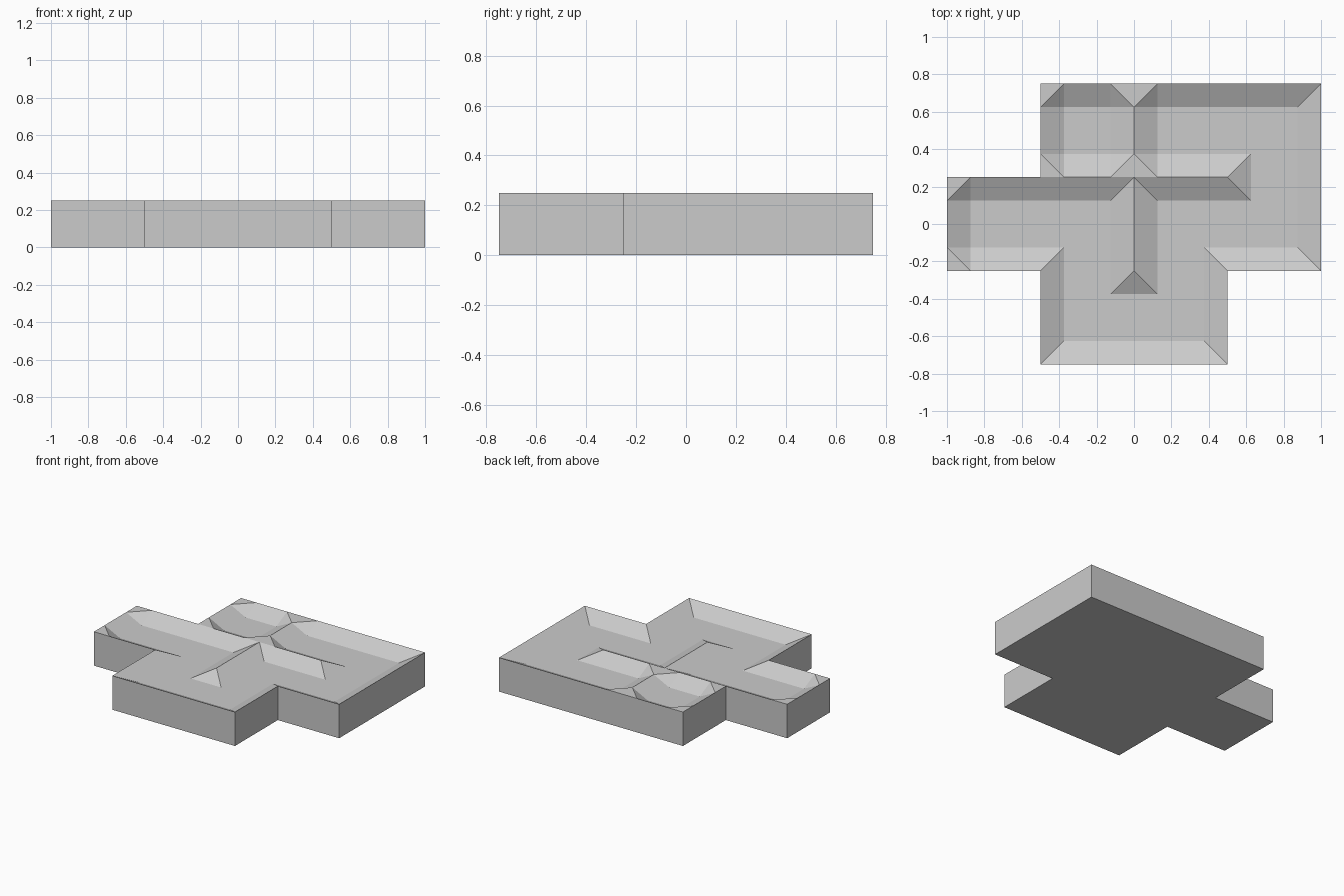
import bpy
import bmesh

cube = bpy.data.objects.get("Cube")
if cube:
    bpy.data.objects.remove(cube, do_unlink=True)

STEP = 0.125           # grid spacing and width of every sloped border
RIM, FLOOR = 0.25, 0.1875

# Plain stone-grey material
grey = bpy.data.materials.new("plain grey")
grey.use_nodes = True
grey.diffuse_color = (0.6, 0.6, 0.6, 1)
grey.node_tree.nodes["Principled BSDF"].inputs["Base Color"].default_value = (0.6, 0.6, 0.6, 1)

# Slab outline, and the ridges that divide the sunken floor
outline = [(-0.5, -0.75), (0.5, -0.75), (0.5, -0.25), (1, -0.25), (1, 0.75),
           (-0.5, 0.75), (-0.5, 0.25), (-1, 0.25), (-1, -0.25), (-0.5, -0.25)]
ridges = [((-0.5, 0.25), (0.5, 0.25)), ((0, -0.25), (0, 0.75))]
crests = list(zip(outline, outline[1:] + outline[:1])) + ridges


def on_crest(x, y):
    return any(min(a[0], b[0]) <= x <= max(a[0], b[0]) and
               min(a[1], b[1]) <= y <= max(a[1], b[1]) for a, b in crests)


def inside(x, y):
    return (abs(y) < 0.25 or (y < 0 and abs(x) < 0.5) or (y > 0 and x > -0.5))


def chamfered(x, y):
    # Corners with a flat triangular fillet instead of a mitre
    return x < -0.87 or (y > 0.25 and x < 0.2)


bm = bmesh.new()
points = {}


def point(i, j):
    if (i, j) not in points:
        x, y = i * STEP, j * STEP
        points[i, j] = bm.verts.new((x, y, RIM if on_crest(x, y) else FLOOR))
    return points[i, j]


# Sunken top surface, with corner cells split along the mitre or the chamfer
for i in range(-8, 8):
    for j in range(-6, 6):
        x, y = (i + 0.5) * STEP, (j + 0.5) * STEP
        if not inside(x, y):
            continue
        quad = [point(i, j), point(i + 1, j), point(i + 1, j + 1), point(i, j + 1)]
        high = [v.co.z == RIM for v in quad]
        if sum(high) not in (1, 3):
            bm.faces.new(quad)
            continue
        odd = high.index(sum(high) == 1)
        if sum(high) == 3 and chamfered(x, y):
            odd += 1
        q = [quad[(odd + k) % 4] for k in range(4)]
        bm.faces.new(q[:3])
        bm.faces.new([q[0], q[2], q[3]])

# Outer walls and underside
border = [e for e in bm.edges if e.is_boundary]
lower = bmesh.ops.extrude_edge_only(bm, edges=border)["geom"]
for v in lower:
    if isinstance(v, bmesh.types.BMVert):
        v.co.z = 0
bmesh.ops.contextual_create(bm, geom=[e for e in lower if isinstance(e, bmesh.types.BMEdge)])

# Merge coplanar cells into clean flat facets
bmesh.ops.dissolve_limit(bm, angle_limit=0.01, verts=bm.verts[:], edges=bm.edges[:])
bmesh.ops.triangulate(bm, faces=[f for f in bm.faces if len(f.verts) > 4])
bmesh.ops.recalc_face_normals(bm, faces=bm.faces[:])

mesh = bpy.data.meshes.new("sunken_slab")
bm.to_mesh(mesh)
bm.free()
mesh.materials.append(grey)
slab = bpy.data.objects.new("sunken_slab", mesh)
bpy.context.collection.objects.link(slab)
